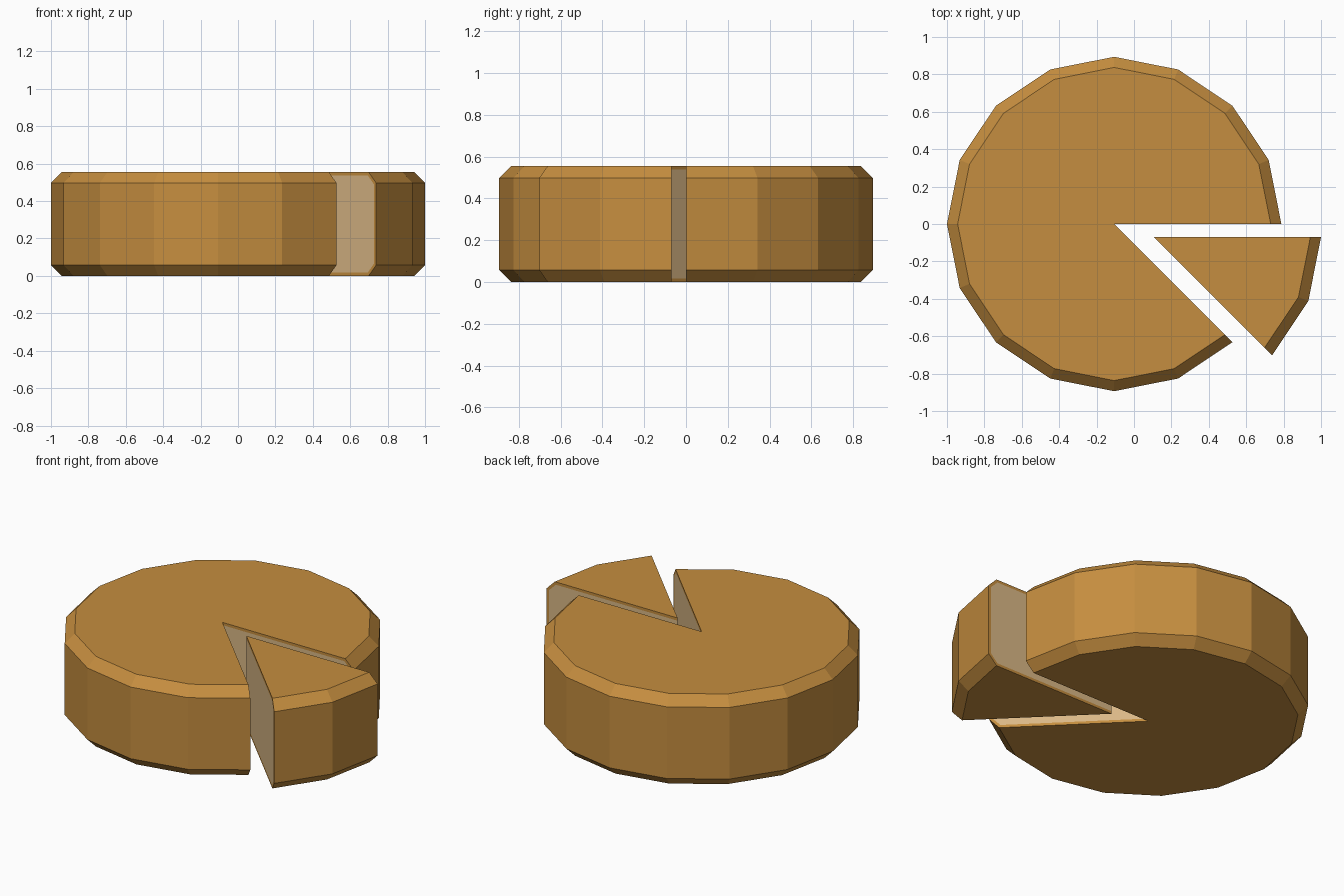
import bpy, bmesh
from math import cos, sin, pi

if "Cube" in bpy.data.objects:
    bpy.data.objects.remove(bpy.data.objects["Cube"])

SIDES, R, H, BEV, RIND = 16, 0.894, 0.555, 0.057, 0.017
CX = -0.106


def material(name, colour):
    m = bpy.data.materials.new(name)
    m.diffuse_color = (*colour, 1)
    m.use_nodes = True
    m.node_tree.nodes["Principled BSDF"].inputs["Base Color"].default_value = m.diffuse_color
    return m


rind = material("rind", (0.56, 0.27, 0.05))
inside = material("inside", (0.70, 0.48, 0.24))


def profile(t):
    """Half section of the bevelled disc, shrunk inwards by t."""
    r, b = R - t, BEV - 0.59 * t + t
    b = b - t + 0.0
    return [(0, t), (r - b, t), (r, t + b), (r, H - t - b), (r - b, H - t), (0, H - t)]


def slice_of_disc(name, first, steps, offset):
    bm = bmesh.new()
    p = profile(0)

    # one shared axis, one column of rim points per step
    axis = [bm.verts.new((0, 0, z)) for z in (p[0][1], p[-1][1])]

    def column(k, pts):
        a = 2 * pi * k / SIDES
        return [bm.verts.new((r * cos(a), r * sin(a), z)) for r, z in pts]

    cols = [column(first + i, p[1:5]) for i in range(steps + 1)]

    # bevels and side walls
    for c, d in zip(cols, cols[1:]):
        for j in range(3):
            bm.faces.new((c[j], d[j], d[j + 1], c[j + 1]))

    # flat bottom and top
    bm.faces.new([axis[0]] + [c[0] for c in reversed(cols)])
    bm.faces.new([axis[1]] + [c[3] for c in cols])

    # cut faces: thin rind border around a paler inside
    inner_axis = [bm.verts.new((0, 0, z)) for z in (RIND, H - RIND)]
    for c, k, flip in ((cols[0], first, False), (cols[-1], first + steps, True)):
        outer = [axis[0]] + c + [axis[1]]
        inner = [inner_axis[0]] + column(k, profile(RIND)[1:5]) + [inner_axis[1]]
        for j in range(5):
            q = [outer[j], outer[j + 1], inner[j + 1], inner[j]]
            bm.faces.new(q[::-1] if flip else q)
        f = bm.faces.new(inner[::-1] if flip else inner)
        f.material_index = 1

    me = bpy.data.meshes.new(name)
    bm.to_mesh(me)
    bm.free()
    me.materials.append(rind)
    me.materials.append(inside)
    ob = bpy.data.objects.new(name, me)
    ob.location = offset
    bpy.context.collection.objects.link(ob)


# wheel with one eighth missing, and the slice pulled out of it
slice_of_disc("cheese_wheel", 0, 14, (CX, 0, 0))
slice_of_disc("cheese_slice", 14, 2, (CX + 0.212, -0.07, 0))
